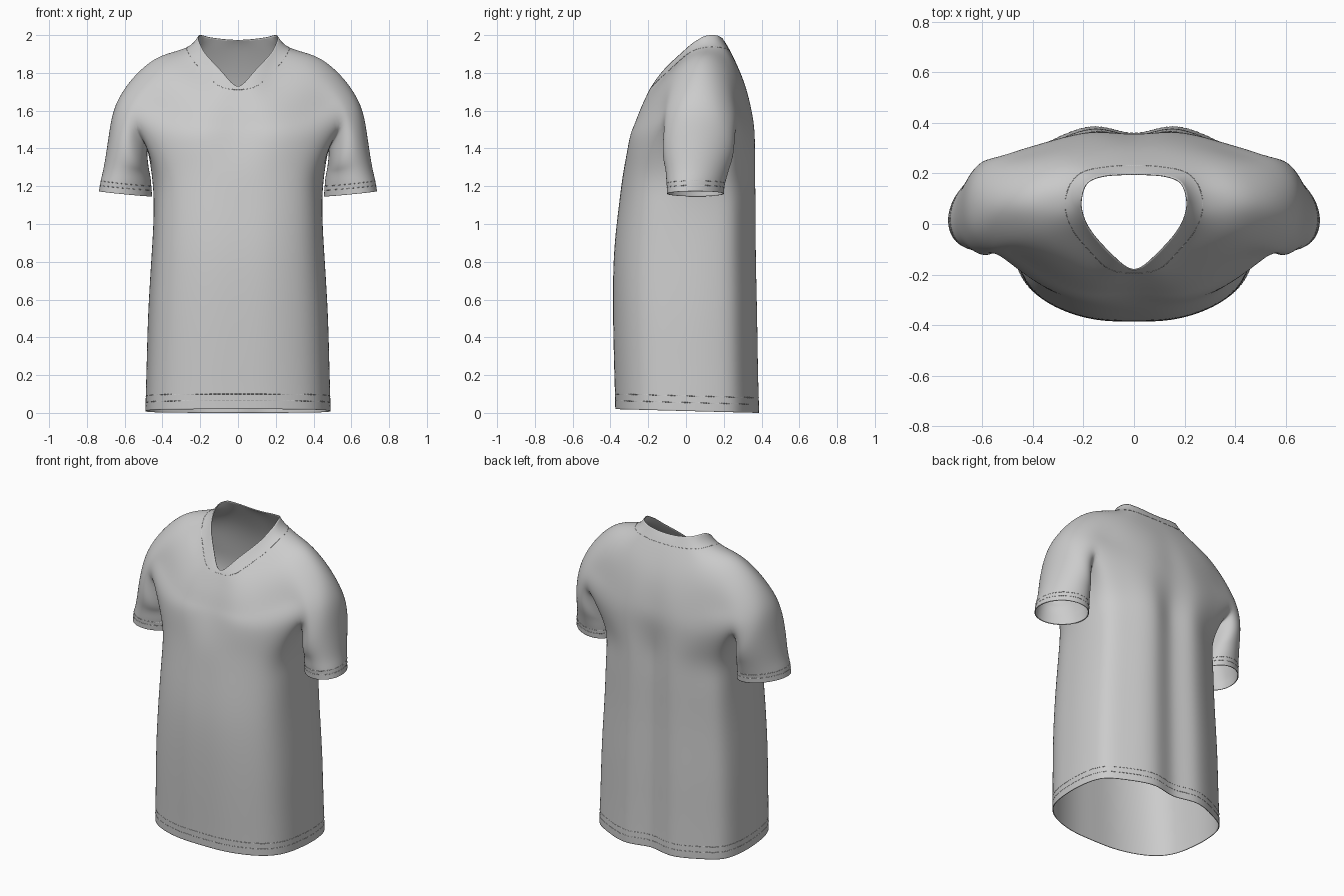
import bpy, bmesh
from math import sin, cos, radians
from mathutils import Vector

if "Cube" in bpy.data.objects:
    bpy.data.objects.remove(bpy.data.objects["Cube"])

# Yoke rows for one half: 13 columns, front centre -> over the sleeve -> back centre
NECK = [(0, -.182, 1.73), (.07, -.14, 1.79), (.135, -.075, 1.86), (.178, -.02, 1.91),
        (.2, .025, 1.95), (.21, .065, 1.977), (.21, .1, 1.995), (.202, .135, 2.0),
        (.185, .165, 1.998), (.155, .182, 1.99), (.11, .193, 1.983), (.055, .197, 1.977), (0, .198, 1.975)]
SEAM = [(0, -.192, 1.712), (.094, -.181, 1.727), (.168, -.115, 1.79), (.217, -.06, 1.84),
        (.25, -.01, 1.885), (.268, .04, 1.918), (.272, .09, 1.933), (.262, .135, 1.938),
        (.24, .175, 1.935), (.2, .207, 1.93), (.14, .222, 1.925), (.07, .23, 1.92), (0, .232, 1.92)]
CHEST = [(0, -.245, 1.59), (.14, -.245, 1.597), (.267, -.195, 1.645), (.383, -.124, 1.71),
         (.447, -.065, 1.768), (.484, .005, 1.81), (.503, .075, 1.825), (.487, .15, 1.815),
         (.438, .22, 1.78), (.365, .268, 1.735), (.255, .302, 1.71), (.12, .325, 1.69), (0, .326, 1.685)]
SPLIT = [(0, -.292, 1.45), (.18, -.298, 1.45), (.37, -.235, 1.465), (.535, -.122, 1.525),
         (.59, -.1, 1.57), (.634, -.035, 1.605), (.653, .06, 1.613), (.638, .16, 1.6),
         (.592, .235, 1.56), (.515, .268, 1.5), (.36, .32, 1.46), (.17, .363, 1.45), (0, .356, 1.45)]
UNDERARM = [(.49, -.045, 1.42), (.48, .06, 1.385), (.485, .165, 1.41)]

# Body cross-section (share of half width, share of depth) and its sizes by height
SECTION = [(0, -.99), (.37, -.96), (.74, -.78), (.935, -.48), (.99, -.14), (1, .13),
           (.98, .4), (.895, .67), (.66, .86), (.32, 1), (0, .93)]
BODY = [(1.29, .46, .331, .366), (1.1, .446, .357, .368), (.84, .457, .384, .37),
        (.55, .474, .39, .376), (.31, .482, .386, .38), (.165, .486, .382, .383),
        (.09, .488, .38, .385), (.055, .489, .379, .386), (.01, .49, .378, .386)]
# Sleeve rings: height, tilt, centre x, radius x, centre y, radius y, skew
SLEEVE = [(1.395, .08, .579, .104, .065, .188, .08), (1.3, .032, .586, .119, .06, .171, .16),
          (1.245, .018, .59, .129, .055, .16, .2), (1.215, .014, .593, .134, .052, .155, .22),
          (1.192, .013, .594, .137, .051, .152, .23), (1.16, .014, .596, .14, .05, .15, .24)]


def blend(t):
    """Row on the curve through the collar seam, chest and split rows."""
    a, b, c = (1 - t) * (1 - 2 * t), 4 * t * (1 - t), t * (2 * t - 1)
    return [tuple(a * p + b * q + c * r for p, q, r in zip(*cols))
            for cols in zip(SEAM, CHEST, SPLIT)]


yoke = [NECK, SEAM, blend(.25), CHEST, blend(.75), SPLIT]
body = [SPLIT[:4] + UNDERARM + SPLIT[9:]]
for z, w, front, back in BODY:
    body.append([(u * w, v * (front if v < 0 else back), z - .01 * v) for u, v in SECTION])
sleeve = [SPLIT[3:10] + UNDERARM[::-1]]
for z, tilt, cx, rx, cy, ry, skew in SLEEVE:
    ring = [radians(-108 + 36 * i) for i in range(10)]
    sleeve.append([(cx + rx * cos(a + skew), cy + ry * sin(a), z + tilt * cos(a)) for a in ring])

bm = bmesh.new()
cache = {}


def vert(p, side):
    key = (round(p[0] * side, 5) + 0.0, round(p[1], 5), round(p[2], 5))
    if key not in cache:
        cache[key] = bm.verts.new(key)
    return cache[key]


def strip(rows, side, closed, stitched):
    """Quads between rows of points; the stitched rows get seam edges."""
    grid = [[vert(p, side) for p in row] for row in rows]
    n = len(grid[0])
    pairs = [(i, (i + 1) % n) for i in range(n if closed else n - 1)]
    for a, b in zip(grid, grid[1:]):
        for i, j in pairs:
            quad = [a[i], b[i], b[j], a[j]]
            bm.faces.new(quad if side > 0 else quad[::-1])
    for r in stitched:
        for i, j in pairs:
            bm.edges.get((grid[r][i], grid[r][j])).seam = True


for side in (1, -1):
    strip(yoke, side, False, [1])
    strip(body, side, False, [7, 8])
    strip(sleeve, side, True, [4, 5])


def limit(v):
    """Where the smooth subdivision surface will place this cage vertex."""
    rim = [e.other_vert(v).co for e in v.link_edges if e.is_boundary]
    if rim:
        return (4 * v.co + rim[0] + rim[1]) / 6
    n = len(v.link_edges)
    near = sum((e.other_vert(v).co for e in v.link_edges), Vector())
    around = sum((w.co for f in v.link_faces for w in f.verts if w != v), Vector())
    return (n * n * v.co + 2 * near + around) / (n * (n + 5))


# Push the cage out so the smoothed cloth passes through the given points
target = {v: v.co.copy() for v in bm.verts}
for _ in range(7):
    step = {v: target[v] - limit(v) for v in bm.verts}
    for v, d in step.items():
        v.co += d

# Shirt cloth
mesh = bpy.data.meshes.new("shirt_cloth")
for f in bm.faces:
    f.smooth = True
bm.to_mesh(mesh)
bm.free()
shirt = bpy.data.objects.new("shirt_cloth", mesh)
bpy.context.collection.objects.link(shirt)
sub = shirt.modifiers.new("smooth_cloth", 'SUBSURF')
sub.levels = sub.render_levels = 3

# Stitching along collar, cuffs and hem: one short thread per seam edge
bpy.context.view_layer.update()
cloth = shirt.evaluated_get(bpy.context.evaluated_depsgraph_get())
smooth = cloth.to_mesh()
threads = [[smooth.vertices[i].co.copy() for i in e.vertices]
           for e in smooth.edges if e.use_seam]
cloth.to_mesh_clear()
curve = bpy.data.curves.new("stitching", 'CURVE')
curve.dimensions = '3D'
curve.bevel_depth = .0016
curve.bevel_resolution = 0
for a, b in threads:
    spline = curve.splines.new('POLY')
    spline.points.add(1)
    spline.points[0].co = (*a.lerp(b, .15), 1)
    spline.points[1].co = (*a.lerp(b, .85), 1)
stitching = bpy.data.objects.new("stitching", curve)
bpy.context.collection.objects.link(stitching)

# Thin cloth thickness, inward
solid = shirt.modifiers.new("cloth_thickness", 'SOLIDIFY')
solid.thickness = .005
solid.offset = -1
